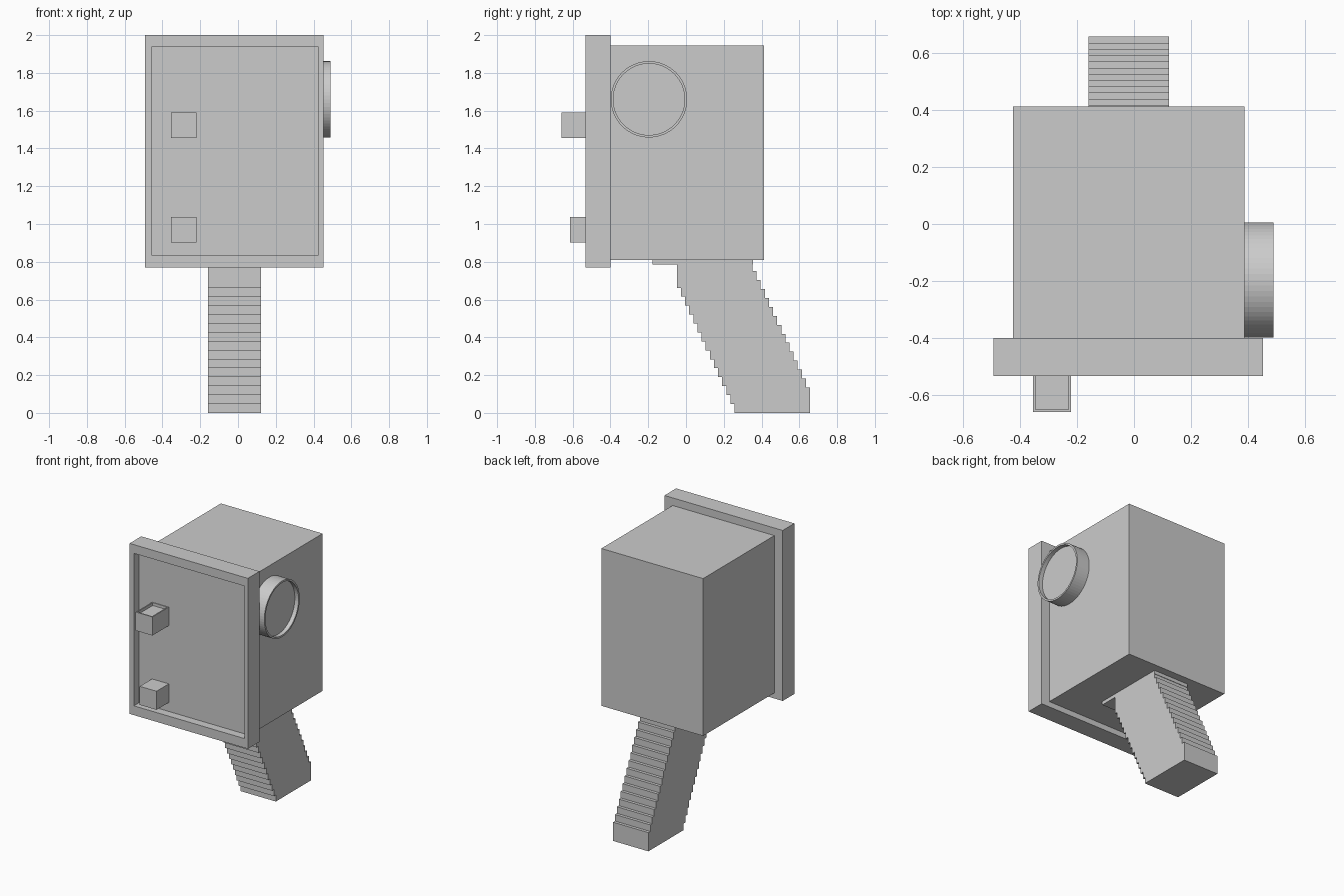
import bpy
import bmesh
from math import pi
from mathutils import Matrix, Vector

if "Cube" in bpy.data.objects:
    bpy.data.objects.remove(bpy.data.objects["Cube"], do_unlink=True)

GREY = (0.6, 0.6, 0.6, 1.0)
grey = bpy.data.materials.new("plain grey")
grey.use_nodes = True
grey.diffuse_color = GREY
grey.node_tree.nodes["Principled BSDF"].inputs["Base Color"].default_value = GREY


def finish(name, bm):
    mesh = bpy.data.meshes.new(name)
    bm.to_mesh(mesh)
    bm.free()
    mesh.materials.append(grey)
    obj = bpy.data.objects.new(name, mesh)
    bpy.context.collection.objects.link(obj)
    return obj


def add_box(bm, lo, hi):
    lo, hi = Vector(lo), Vector(hi)
    matrix = Matrix.Translation((lo + hi) / 2) @ Matrix.Diagonal((*(hi - lo), 1))
    bmesh.ops.create_cube(bm, size=1, matrix=matrix)


def facing(bm, direction):
    bm.normal_update()
    return max(bm.faces, key=lambda f: f.normal.dot(Vector(direction)))


def sink(bm, face, depth):
    """Push a face straight in, leaving walls around it."""
    bm.normal_update()
    offset = -face.normal * depth
    bmesh.ops.inset_individual(bm, faces=[face], thickness=0)
    bmesh.ops.translate(bm, verts=face.verts, vec=offset)


def box(name, lo, hi, pocket=None):
    """Box with an optional pocket: (direction, low corner, high corner, depth)."""
    bm = bmesh.new()
    add_box(bm, lo, hi)
    if pocket:
        direction, p_lo, p_hi, depth = pocket
        face = facing(bm, direction)
        centre = face.calc_center_median()
        bmesh.ops.inset_individual(bm, faces=[face], thickness=0.005)
        for v in face.verts:
            for axis in range(3):
                if direction[axis] == 0:
                    v.co[axis] = p_lo[axis] if v.co[axis] < centre[axis] else p_hi[axis]
        sink(bm, face, depth)
    return finish(name, bm)


# Main housing and the framed front door
box("housing", (-0.425, -0.4, 0.81), (0.387, 0.412, 1.945))
box("front_door", (-0.492, -0.533, 0.77), (0.452, -0.4, 2.0),
    ((0, -1, 0), (-0.458, 0, 0.837), (0.426, 0, 1.937), 0.06))

# Two square knobs on the door, the upper one with a shallow tray on top
box("upper_knob", (-0.355, -0.66, 1.456), (-0.221, -0.47, 1.59),
    ((0, 0, 1), (-0.346, -0.651, 0), (-0.23, -0.478, 0), 0.02))
box("lower_knob", (-0.355, -0.613, 0.902), (-0.221, -0.47, 1.036))

# Round dial on the side with a recessed face
bm = bmesh.new()
bmesh.ops.create_cone(
    bm, cap_ends=True, segments=64, radius1=0.202, radius2=0.202, depth=0.105,
    matrix=Matrix.Translation((0.436, -0.196, 1.66)) @ Matrix.Rotation(pi / 2, 4, "Y"))
cap = facing(bm, (1, 0, 0))
bmesh.ops.inset_individual(bm, faces=[cap], thickness=0.013)
sink(bm, cap, 0.03)
finish("side_dial", bm)

# Slanted grip made of stepped slabs
bm = bmesh.new()
for i in range(15):
    y, z = 0.257 - 0.0218 * i, 0.0473 * i
    add_box(bm, (-0.16, y, z), (0.122, y + 0.4, z + 0.135))
finish("stepped_grip", bm)

# Thin plate joining grip and housing
box("grip_plate", (-0.16, -0.178, 0.785), (0.122, 0.355, 0.812))
